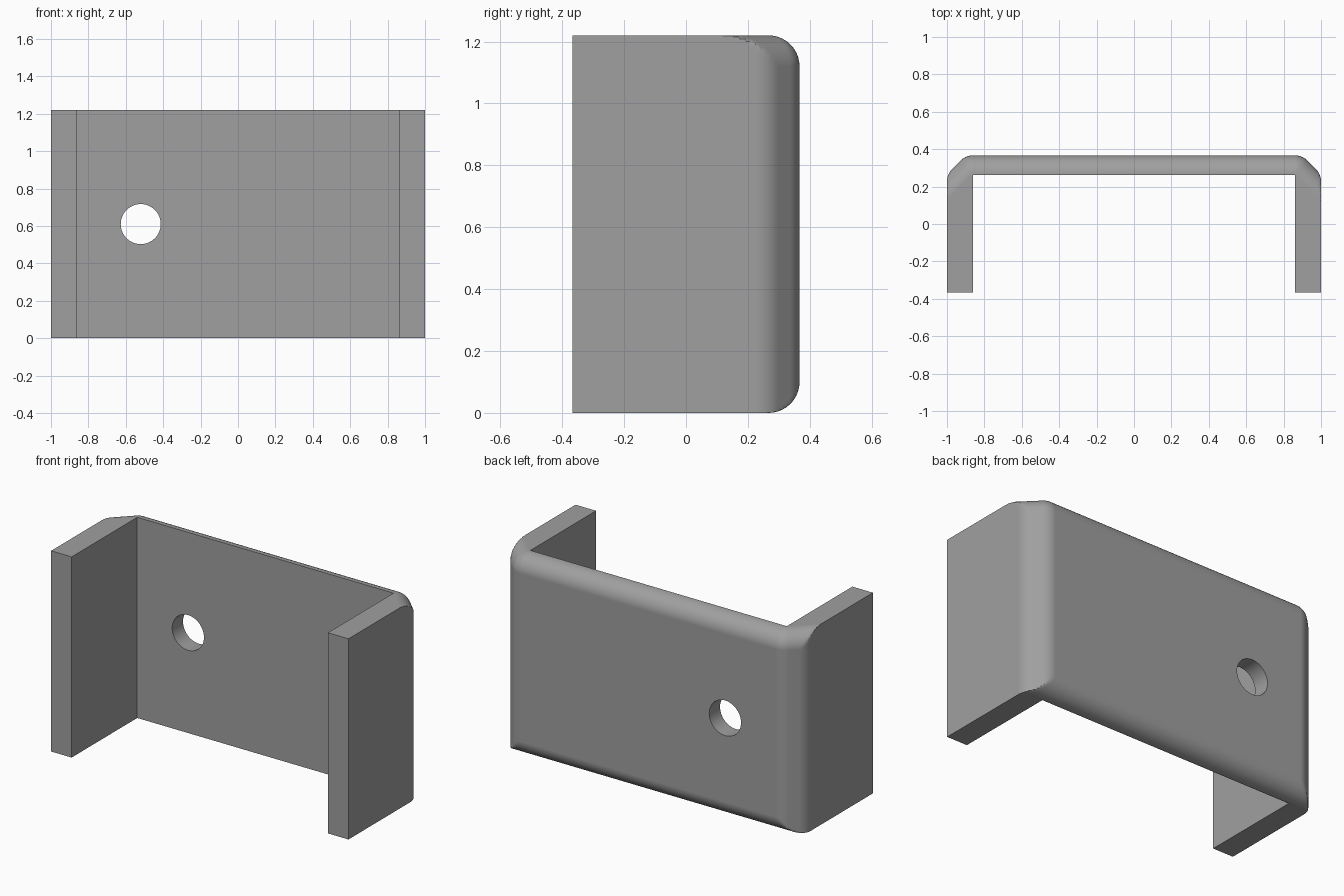
import bpy, bmesh, math
from mathutils import Vector

if "Cube" in bpy.data.objects:
    bpy.data.objects.remove(bpy.data.objects["Cube"])

HEIGHT, HALF_DEPTH, R, N = 1.22, 0.367, 0.1, 10
INNER_X, INNER_Y = 0.862, 0.263
CHAMFER = 0.1                               # outer corner chamfer, edges rounded by R
NORMAL = Vector((1, 1)).normalized()
T = R * math.tan(math.pi / 8)               # tangent length of the rounded chamfer edges
SIDE_C = Vector((1 - R, HALF_DEPTH - CHAMFER - T))
BACK_C = Vector((1 - CHAMFER - T, HALF_DEPTH - R))
LIMIT = Vector((1, HALF_DEPTH - CHAMFER)).dot(NORMAL)


def polar(a, r):
    return Vector((math.cos(a), math.sin(a))) * r


def outline(top_inset, back_inset):
    """Horizontal slice of the bracket as a closed loop."""
    # side wall, its rounded corner and the chamfer
    y0 = 0.12
    side = [Vector((1, -HALF_DEPTH))]
    side += [Vector((1, y0 + (SIDE_C.y - y0) * i / N)) for i in range(N)]
    side += [SIDE_C + polar(math.pi / 4 * i / N, R) for i in range(N + 1)]
    a, b = side[-1], BACK_C + polar(math.pi / 4, R)
    side += [a.lerp(b, i / N) for i in range(1, N)]
    half = [p - NORMAL * max(0, p.dot(NORMAL) - LIMIT + top_inset) for p in side]
    # rounded corner into the back plate
    half += [BACK_C + polar(math.pi / 4 * (1 + i / N), R - top_inset) for i in range(N + 1)]
    half = [(p.x, min(p.y, HALF_DEPTH - back_inset)) for p in half]
    inner = [(INNER_X, INNER_Y), (INNER_X, -HALF_DEPTH)]
    return (half + [(-x, y) for x, y in reversed(half)]
            + [(-x, y) for x, y in reversed(inner)] + inner)


# slices: rounded lower back edge, then rounded upper back and corner edges
slices = []
for i in range(N + 1):
    a = math.pi / 2 * i / N
    slices.append((R * (1 - math.cos(a)), outline(0, R * (1 - math.sin(a)))))
for i in range(N + 1):
    a = math.pi / 2 * i / N
    slices.append((HEIGHT - R + R * math.sin(a), outline(R * (1 - math.cos(a)), 0)))

bm = bmesh.new()
rings = [[bm.verts.new((x, y, z)) for x, y in pts] for z, pts in slices]
for lo, hi in zip(rings, rings[1:]):
    for i in range(len(lo)):
        j = (i + 1) % len(lo)
        bm.faces.new((lo[i], lo[j], hi[j], hi[i]))
bm.faces.new(rings[0][::-1])
bm.faces.new(rings[-1])
bmesh.ops.remove_doubles(bm, verts=bm.verts, dist=1e-5)
bmesh.ops.recalc_face_normals(bm, faces=bm.faces)
mesh = bpy.data.meshes.new("bracket")
bm.to_mesh(mesh)
bm.free()
bracket = bpy.data.objects.new("bracket", mesh)
bpy.context.collection.objects.link(bracket)

grey = bpy.data.materials.new("plain grey")
grey.diffuse_color = (0.35, 0.35, 0.35, 1)
grey.use_nodes = True
grey.node_tree.nodes["Principled BSDF"].inputs["Base Color"].default_value = grey.diffuse_color
mesh.materials.append(grey)

# mounting hole through the back plate
bpy.ops.mesh.primitive_cylinder_add(vertices=48, radius=0.107, depth=0.4,
                                    location=(-0.52, 0.32, HEIGHT / 2),
                                    rotation=(math.pi / 2, 0, 0))
cutter = bpy.context.object
cutter.name = "hole_cutter"
cutter.hide_render = True
cutter.data.materials.append(grey)
cut = bracket.modifiers.new("hole", 'BOOLEAN')
cut.operation, cut.object, cut.solver = 'DIFFERENCE', cutter, 'EXACT'

bpy.ops.object.select_all(action='DESELECT')
bracket.select_set(True)
bpy.context.view_layer.objects.active = bracket
bpy.ops.object.modifier_apply(modifier=cut.name)
bpy.data.objects.remove(cutter)
bpy.ops.object.shade_smooth_by_angle(angle=math.radians(30))
weighted = bracket.modifiers.new("weighted_normals", 'WEIGHTED_NORMAL')
weighted.keep_sharp = True
